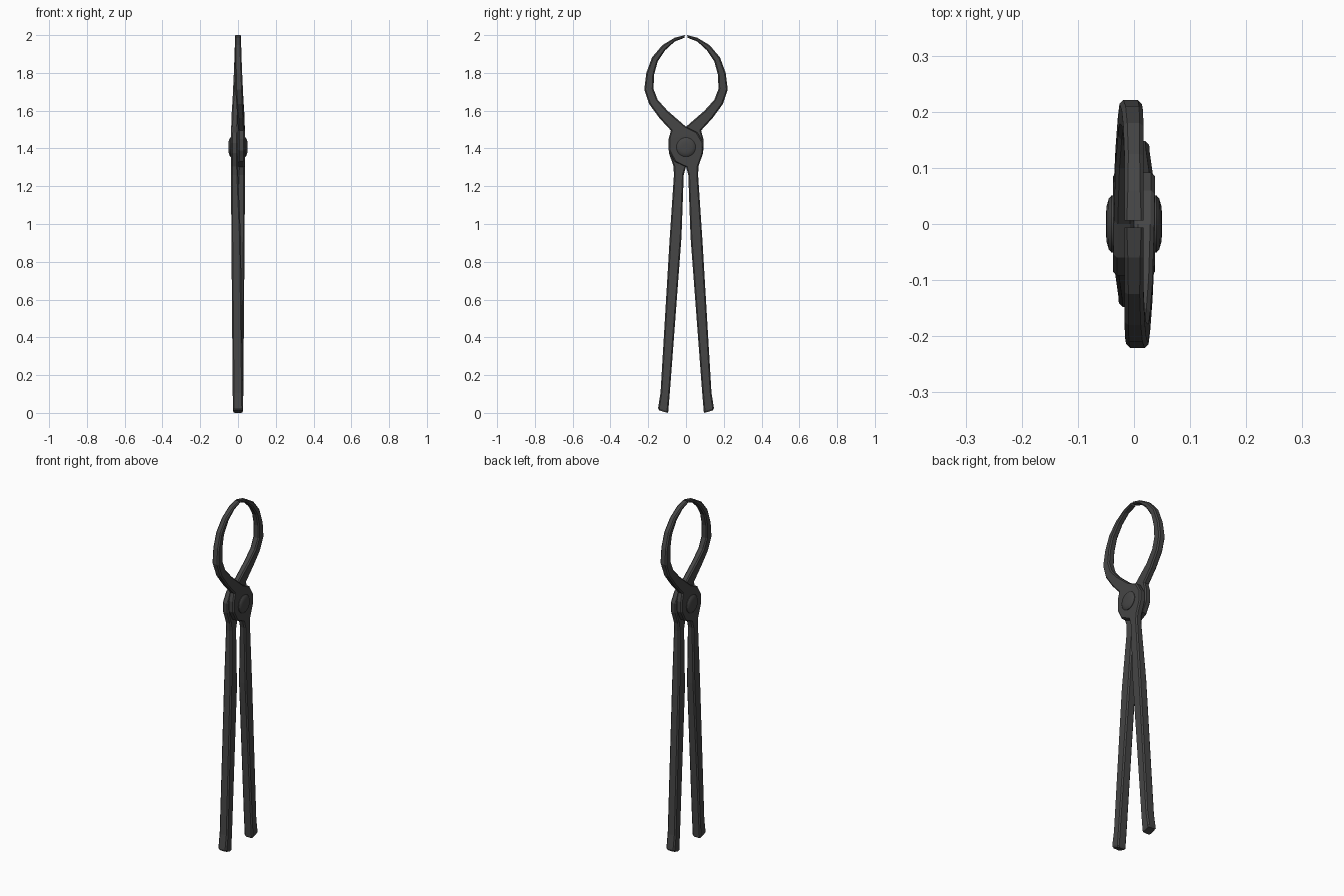
import bpy, bmesh, math
from mathutils import Vector, Matrix

if "Cube" in bpy.data.objects:
    bpy.data.objects.remove(bpy.data.objects["Cube"])

iron = bpy.data.materials.new("dark_iron")
iron.diffuse_color = (0.06, 0.06, 0.06, 1)
iron.use_nodes = True
iron.node_tree.nodes["Principled BSDF"].inputs["Base Color"].default_value = iron.diffuse_color

# One tong half, tip to grip: (edge A y, z, edge B y, z, x centre, half thickness)
ROWS = [
    (-0.006, 2.000, -0.008, 1.986, 0.000, 0.017),
    (-0.060, 1.986, -0.060, 1.966, 0.000, 0.017),
    (-0.125, 1.947, -0.110, 1.920, 0.000, 0.017),
    (-0.180, 1.882, -0.150, 1.860, 0.001, 0.018),
    (-0.210, 1.800, -0.169, 1.790, 0.003, 0.019),
    (-0.221, 1.712, -0.172, 1.715, 0.006, 0.020),
    (-0.195, 1.635, -0.150, 1.658, 0.010, 0.019),
    (-0.140, 1.560, -0.098, 1.600, 0.015, 0.018),
    (-0.080, 1.495, 0.000, 1.515, 0.018, 0.018),
    (-0.092, 1.450, 0.060, 1.485, 0.0185, 0.0185),
    (-0.092, 1.390, 0.092, 1.430, 0.0185, 0.0185),
    (-0.060, 1.330, 0.090, 1.375, 0.0185, 0.0185),
    (0.000, 1.303, 0.066, 1.305, 0.0185, 0.0185),
    (0.012, 1.260, 0.064, 1.260, 0.018, 0.019),
    (0.024, 0.930, 0.086, 0.930, 0.010, 0.025),
    (0.085, 0.115, 0.135, 0.105, 0.001, 0.027),
    (0.094, 0.007, 0.148, 0.025, 0.000, 0.027),
    (0.099, 0.000, 0.143, 0.014, 0.000, 0.022),
]


def ring(bm, row):
    """Rectangle section with chamfered corners."""
    ya, za, yb, zb, cx, h = row
    a, b = Vector((0, ya, za)), Vector((0, yb, zb))
    d = b - a
    c = min(0.007, d.length * 0.3)
    u = d.normalized() * c
    pts = [(a + u, h), (b - u, h), (b, h - c), (b, c - h),
           (b - u, -h), (a + u, -h), (a, c - h), (a, h - c)]
    return [bm.verts.new((cx + x, p.y, p.z)) for p, x in pts]


def finish(bm, name, spin):
    if spin:
        bm.transform(Matrix.Rotation(math.pi, 4, 'Z'))
    bmesh.ops.recalc_face_normals(bm, faces=bm.faces[:])
    me = bpy.data.meshes.new(name)
    bm.to_mesh(me)
    bm.free()
    me.materials.append(iron)
    ob = bpy.data.objects.new(name, me)
    bpy.context.collection.objects.link(ob)
    return ob


# Jaw, pivot boss and handle of each half
def tong_half(name, spin):
    bm = bmesh.new()
    rings = [ring(bm, r) for r in ROWS]
    for p, q in zip(rings, rings[1:]):
        for i in range(8):
            j = (i + 1) % 8
            bm.faces.new((p[i], p[j], q[j], q[i]))
    bm.faces.new(rings[0])
    bm.faces.new(rings[-1])
    finish(bm, name, spin)


# Domed rivet head on each side of the pivot
def rivet(name, spin):
    bm = bmesh.new()
    n = 20
    rings = []
    for x, r in [(0.02, 0.051), (0.040, 0.051), (0.045, 0.045), (0.049, 0.031), (0.050, 0.015)]:
        rings.append([bm.verts.new((x, r * math.cos(2 * math.pi * i / n),
                                    1.407 + r * math.sin(2 * math.pi * i / n))) for i in range(n)])
    for p, q in zip(rings, rings[1:]):
        for i in range(n):
            j = (i + 1) % n
            bm.faces.new((p[i], p[j], q[j], q[i]))
    bm.faces.new(rings[0])
    bm.faces.new(rings[-1])
    ob = finish(bm, name, spin)
    for o in bpy.context.selected_objects:
        o.select_set(False)
    ob.select_set(True)
    bpy.context.view_layer.objects.active = ob
    bpy.ops.object.shade_smooth_by_angle(angle=math.radians(35))


for side, spin in (("right", False), ("left", True)):
    tong_half("tong_half_" + side, spin)
    rivet("rivet_head_" + side, spin)
